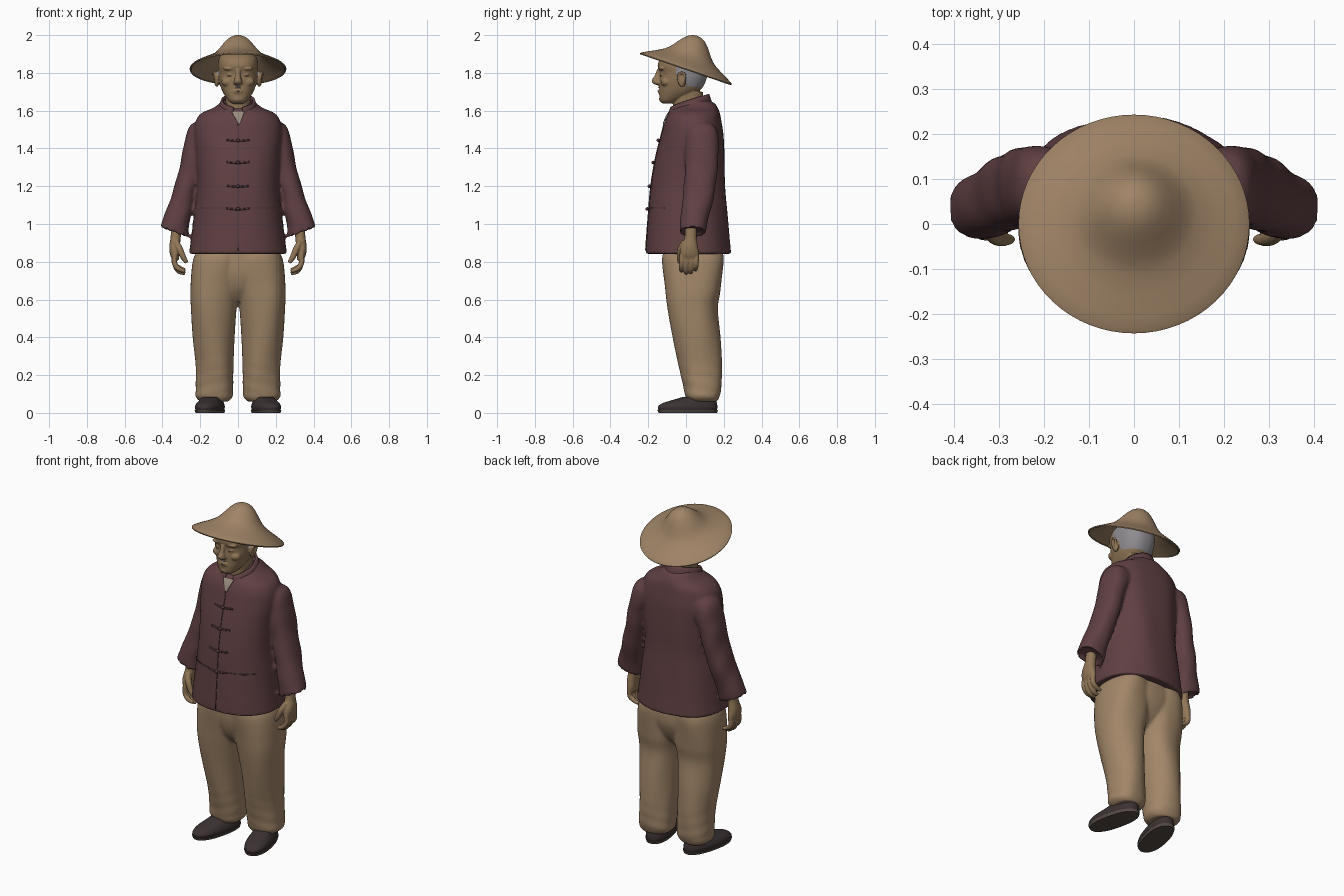
import bpy, bmesh, math
from mathutils import Vector, Matrix

cube = bpy.data.objects.get("Cube")
if cube:
    bpy.data.objects.remove(cube, do_unlink=True)


def material(name, *rgb):
    m = bpy.data.materials.new(name)
    m.use_nodes = True
    m.diffuse_color = (*rgb, 1)
    m.node_tree.nodes["Principled BSDF"].inputs["Base Color"].default_value = (*rgb, 1)
    return m


STRAW = material("straw", .35, .23, .135)
CLOTH = material("tan cloth", .36, .24, .14)
JACKET = material("maroon cloth", .115, .05, .054)
TRIM = material("dark maroon trim", .085, .038, .04)
SKIN = material("skin", .28, .18, .095)
CREASE = material("skin crease", .19, .12, .065)
HAIR = material("grey hair", .27, .26, .275)
SHOE = material("shoe cloth", .045, .032, .032)
SOLE = material("shoe sole", .09, .07, .06)
SHIRT = material("pale shirt", .32, .26, .21)


def select(obs):
    bpy.ops.object.select_all(action="DESELECT")
    for ob in obs:
        ob.select_set(True)
    bpy.context.view_layer.objects.active = obs[0]


def make(name, bm, mat):
    bmesh.ops.recalc_face_normals(bm, faces=bm.faces)
    me = bpy.data.meshes.new(name)
    bm.to_mesh(me)
    bm.free()
    ob = bpy.data.objects.new(name, me)
    bpy.context.collection.objects.link(ob)
    me.materials.append(mat)
    select([ob])
    bpy.ops.object.shade_smooth_by_angle(angle=math.radians(50))
    return ob


def thicken(ob, t, offset=0):
    mod = ob.modifiers.new("thickness", "SOLIDIFY")
    mod.thickness, mod.offset = t, offset


def fuse(name, parts, voxel, mat, repeat):
    """Merge overlapping parts into one continuous smooth surface."""
    select(parts)
    bpy.ops.object.convert(target="MESH")
    bpy.ops.object.join()
    ob = bpy.context.view_layer.objects.active
    ob.name = name
    mod = ob.modifiers.new("merge", "REMESH")
    mod.mode, mod.voxel_size, mod.use_smooth_shade = "VOXEL", voxel, True
    soft = ob.modifiers.new("soften", "SMOOTH")
    soft.factor, soft.iterations = .5, repeat
    bpy.ops.object.convert(target="MESH")
    ob.data.materials.clear()
    ob.data.materials.append(mat)
    return ob


def smooth_rings(rings, n=6):
    """Catmull-Rom interpolation between control rings."""
    r = [Vector(q) for q in rings]
    out = []
    for i in range(len(r) - 1):
        a, b, c, d = r[max(i - 1, 0)], r[i], r[i + 1], r[min(i + 2, len(r) - 1)]
        for k in range(n):
            t = k / n
            out.append(b + (c - a) * (t / 2) + (a * 2 - b * 5 + c * 4 - d) * (t * t / 2)
                       + (b * 3 - a - c * 3 + d) * (t ** 3 / 2))
    return out + [r[-1]]


def upright(rows, x=0):
    """Rows of height, half width, front y, back y."""
    return [(x, (f + b) / 2, z, w, (b - f) / 2, 0) for z, w, f, b in rows]


def loft(name, rings, mat, side=1, power=2.3, segs=48, fold=None, turn=0, pivot=(0, 0, 0)):
    """Skin through rings of x, y, z, half width, half depth, tilt."""
    bm = bmesh.new()
    loops = []
    for x, y, z, a, b, tilt in smooth_rings(rings):
        loop = []
        for k in range(segs):
            th = math.tau * k / segs
            c, s = math.cos(th), math.sin(th)
            f = 1 + (fold(th, z) if fold else 0)
            u = math.copysign(abs(c) ** (2 / power), c) * a * f
            v = math.copysign(abs(s) ** (2 / power), s) * b * f
            loop.append(bm.verts.new((side * (x + u * math.cos(tilt)), y + v, z + u * math.sin(tilt))))
        loops.append(loop)
    for p, q in zip(loops, loops[1:]):
        for k in range(segs):
            j = (k + 1) % segs
            bm.faces.new((p[k], p[j], q[j], q[k]))
    bm.faces.new(loops[0])
    bm.faces.new(loops[-1])
    if turn:
        bmesh.ops.rotate(bm, verts=bm.verts, cent=pivot, matrix=Matrix.Rotation(turn, 3, "Z"))
    return make(name, bm, mat)


def tube(name, points, radius, mat, radii=None):
    cu = bpy.data.curves.new(name, "CURVE")
    cu.dimensions = "3D"
    cu.bevel_depth, cu.bevel_resolution, cu.use_fill_caps = radius, 3, True
    sp = cu.splines.new("BEZIER")
    sp.bezier_points.add(len(points) - 1)
    for i, (bp, p) in enumerate(zip(sp.bezier_points, points)):
        bp.co = p
        bp.radius = radii[i] if radii else 1
        bp.handle_left_type = bp.handle_right_type = "AUTO"
    cu.materials.append(mat)
    ob = bpy.data.objects.new(name, cu)
    bpy.context.collection.objects.link(ob)
    return ob


def ball(name, loc, size, mat, rot=0):
    bm = bmesh.new()
    bmesh.ops.create_uvsphere(bm, u_segments=20, v_segments=12, radius=1)
    bm.transform(Matrix.Translation(loc) @ Matrix.Rotation(rot, 4, "X") @ Matrix.Diagonal((*size, 1)))
    return make(name, bm, mat)


# Jacket body, with soft folds down the back
body = upright([(.842, .26, -.214, .238), (.92, .249, -.209, .231), (1.05, .233, -.199, .221),
                (1.2, .217, -.186, .209), (1.35, .223, -.161, .206), (1.47, .234, -.131, .199),
                (1.54, .226, -.113, .188), (1.585, .196, -.092, .179), (1.615, .13, -.064, .168),
                (1.64, .097, -.025, .15), (1.655, .082, 0, .122)])
jacket = [loft("jacket_body", body, JACKET,
               fold=lambda th, z: .012 * math.sin(7 * th + 5 * z) * max(0, math.sin(th)))]
body_rings = smooth_rings(body)


def front(x, z):
    """Front of the jacket at a given x and height."""
    for p, q in zip(body_rings, body_rings[1:]):
        if z <= q[2]:
            break
    r = p.lerp(q, (z - p[2]) / (q[2] - p[2]))
    return r[1] - r[4] * max(0, 1 - (abs(x) / r[3]) ** 2.3) ** (1 / 2.3)


def patch(name, bottom, top, z0, z1, mat, lift=.003):
    """Thin plate laid on the jacket front; bottom and top are x spans."""
    bm = bmesh.new()
    rows = []
    for i in range(17):
        t = i / 16
        z = z0 + (z1 - z0) * t
        xa, xb = (bottom[k] + (top[k] - bottom[k]) * t for k in (0, 1))
        xs = [xa + (xb - xa) * k / 8 for k in range(9)]
        rows.append([bm.verts.new((x, front(x, z) - lift, z)) for x in xs])
    for p, q in zip(rows, rows[1:]):
        for k in range(8):
            bm.faces.new((p[k], p[k + 1], q[k + 1], q[k]))
    thicken(make(name, bm, mat), .005)


patch("front_opening", (-.002, .002), (-.002, .002), .86, 1.53, TRIM, .001)
patch("shirt_front", (.002, .01), (-.034, .034), 1.53, 1.595, SHIRT, .004)
for s, side in ((1, "left"), (-1, "right")):
    span = sorted((s * .06, s * .195))
    patch(side + "_pocket_edge", span, span, 1.082, 1.087, TRIM, .001)

# Cloth fastenings with knots
for i, z in enumerate((1.443, 1.326, 1.2, 1.08)):
    strip = [(x, front(x, z) - .002, z - .003 * math.cos(x * 40)) for x in (-.06, -.03, 0, .03, .06)]
    tube(f"fastening_{i + 1}", strip, .005, TRIM)
    ball(f"knot_{i + 1}", (0, front(0, z) - .008, z), (.011, .01, .009), TRIM)

# Standing collar, open at the throat
bm = bmesh.new()
columns = []
for k in range(41):
    th = math.radians(16 + 328 * k / 40)
    back = (1 - math.cos(th)) / 2
    wide, c = math.sin(th), math.cos(th)
    columns.append([bm.verts.new((wide * (.108 - .025 * h), .018 - c * (.121 - .022 * h),
                                  1.55 + .073 * back ** .8 + h * .064)) for h in (0, .35, .7, 1)])
for p, q in zip(columns, columns[1:]):
    for k in range(3):
        bm.faces.new((p[k], q[k], q[k + 1], p[k + 1]))
thicken(make("collar", bm, JACKET), .012)

# Trouser seat joining the legs
trousers = [loft("trouser_seat", upright([(.88, .2, -.115, .19), (.76, .2, -.116, .193), (.66, .13, -.09, .155),
                                          (.59, .04, -.04, .09)]), CLOTH)]

# Neck and head
face = [loft("neck", upright([(1.52, .07, -.065, .1), (1.6, .064, -.068, .094), (1.7, .068, -.068, .09)]), SKIN),
        loft("head", upright([(1.638, .03, -.125, -.06), (1.655, .052, -.138, -.03), (1.69, .076, -.142, .05),
                              (1.72, .09, -.141, .086), (1.76, .101, -.141, .106), (1.8, .105, -.139, .116),
                              (1.84, .106, -.15, .115), (1.88, .1, -.13, .1), (1.915, .07, -.075, .07)]), SKIN),
        loft("nose", [(0, -.132, 1.734, .013, .02, 0), (0, -.148, 1.745, .024, .028, 0),
                      (0, -.153, 1.76, .021, .028, 0), (0, -.147, 1.785, .014, .02, 0),
                      (0, -.138, 1.82, .013, .014, 0)], SKIN, power=2, segs=24),
        ball("lips", (0, -.137, 1.702), (.028, .012, .013), SKIN),
        ball("chin", (0, -.127, 1.662), (.028, .016, .018), SKIN)]

for s, side in ((1, "left"), (-1, "right")):
    # Sleeve
    jacket.append(loft(
        side + "_sleeve",
        [(.13, .08, 1.48, .07, .075, 1.05), (.188, .083, 1.468, .086, .085, .75),
         (.228, .084, 1.395, .062, .089, .35), (.253, .08, 1.28, .06, .086, .22),
         (.287, .066, 1.15, .062, .083, .25), (.322, .045, 1.03, .069, .074, .3),
         (.34, .034, .955, .078, .068, .33), (.34, .034, .975, .058, .05, .33)],
        JACKET, s, 2.25, fold=lambda th, z: .03 * math.sin(2 * th + 38 * z) * math.sin(th + 1)))
    # Hand
    hand = [loft(side + "_palm", [(.325, .028, 1.0, .027, .031, 0), (.33, .024, .93, .027, .032, 0),
                                  (.336, .018, .88, .028, .045, 0), (.335, .018, .84, .025, .051, 0),
                                  (.33, .018, .81, .017, .045, 0)], SKIN, s, 2.2, 24)]
    for i, drop in enumerate((.012, 0, .003, .018)):
        y = -.02 + i * .025
        hand.append(tube(f"{side}_finger_{i + 1}",
                         [(s * .336, y, .84), (s * .333, y - .002, .785), (s * .312, y - .004, .75 + drop),
                          (s * .28, y - .004, .738 + drop)], .0145, SKIN, (1, 1, .95, .65)))
    hand.append(tube(side + "_thumb", [(s * .328, -.008, .905), (s * .308, -.028, .865), (s * .29, -.034, .825),
                                       (s * .272, -.034, .795)], .0165, SKIN, (1, 1.1, .95, .65)))
    fuse(side + "_hand", hand, .004, SKIN, 2)
    # Trouser leg
    leg = [(.87, -.02, .21, -.112, .19), (.8, -.02, .24, -.13, .202), (.65, -.005, .252, -.114, .187),
           (.55, .008, .249, -.098, .169), (.4, .018, .24, -.067, .179), (.25, .024, .224, -.037, .188),
           (.13, .026, .224, -.013, .187), (.085, .03, .223, -.006, .18), (.06, .05, .2, .012, .165)]
    trousers.append(loft(
        side + "_leg", [((i + o) / 2, (f + b) / 2, z, (o - i) / 2, (b - f) / 2, 0) for z, i, o, f, b in leg],
        CLOTH, s, 2.2, 64, lambda th, z: .035 * math.sin(3 * th - 9 * z) * math.sin(th)
        + .018 * max(0, 1 - z * 3) * math.sin(90 * z + 2 * th)))
    # Shoe and sole, toes turned out
    place = dict(side=s, turn=s * math.radians(13), pivot=(s * .135, .06, 0))
    loft(side + "_shoe", upright([(.015, .066, -.15, .165), (.032, .069, -.153, .167), (.05, .064, -.132, .165),
                                  (.065, .056, -.085, .16), (.085, .048, -.015, .155)], .137), SHOE, **place)
    loft(side + "_sole", upright([(0, .066, -.15, .166), (.016, .071, -.156, .17)], .137), SOLE, **place)
    # Eyelid, brow, cheek and ear
    face += [ball(side + "_eyelid", (s * .041, -.121, 1.79), (.019, .015, .011), SKIN),
             ball(side + "_brow", (s * .045, -.127, 1.823), (.034, .018, .01), SKIN),
             ball(side + "_cheek", (s * .052, -.106, 1.752), (.036, .028, .026), SKIN),
             ball(side + "_ear", (s * .112, -.025, 1.766), (.013, .023, .042), SKIN, .2),
             tube(side + "_ear_rim", [(s * .116, -.042, 1.768), (s * .124, -.035, 1.796), (s * .129, -.01, 1.796),
                                      (s * .124, -.008, 1.768), (s * .116, -.022, 1.736)], .007, SKIN)]
    tube(side + "_eye_line", [(s * .026, -.133, 1.785), (s * .041, -.136, 1.784), (s * .055, -.131, 1.784)],
         .002, CREASE, (.5, 1, .5))

tube("mouth", [(-.026, -.136, 1.702), (0, -.148, 1.705), (.026, -.136, 1.702)], .003, CREASE, (.4, 1, .4))
tube("moustache", [(-.022, -.137, 1.717), (0, -.143, 1.724), (.022, -.137, 1.717)], .004, HAIR, (.3, 1, .3))
fuse("jacket", jacket, .009, JACKET, 4)
fuse("trousers", trousers, .009, CLOTH, 4)

# Hair covers the back of the head
head = fuse("head", face, .004, SKIN, 3)
head.data.materials.append(HAIR)
for f in head.data.polygons:
    p = f.center
    f.material_index = int(abs(p.x) < .109 and ((p.y > 0 and p.z > 1.73 - .1 * p.y) or (p.y > -.055 and p.z > 1.79)))

# Straw hat, tipped back, with a thin turned-down edge
profile = [(.002, .184), (.025, .18), (.048, .168), (.068, .149), (.088, .124), (.106, .1), (.122, .082),
           (.14, .066), (.18, .043), (.225, .02), (.25, .006), (.256, 0), (.254, -.006)]
bm = bmesh.new()
vs = [bm.verts.new((r, 0, h)) for r, h in profile]
edges = [bm.edges.new(e) for e in zip(vs, vs[1:])]
bmesh.ops.spin(bm, geom=vs + edges, axis=(0, 0, 1), cent=(0, 0, 0), angle=math.tau, steps=64)
bmesh.ops.remove_doubles(bm, verts=bm.verts, dist=.0005)
bmesh.ops.holes_fill(bm, edges=[e for e in bm.edges if e.is_boundary and e.verts[0].co.z > .1])
bm.transform(Matrix.Translation((0, 0, 1.822)) @ Matrix.Rotation(math.radians(-18.8), 4, "X"))
thicken(make("straw_hat", bm, STRAW), .007, -1)
